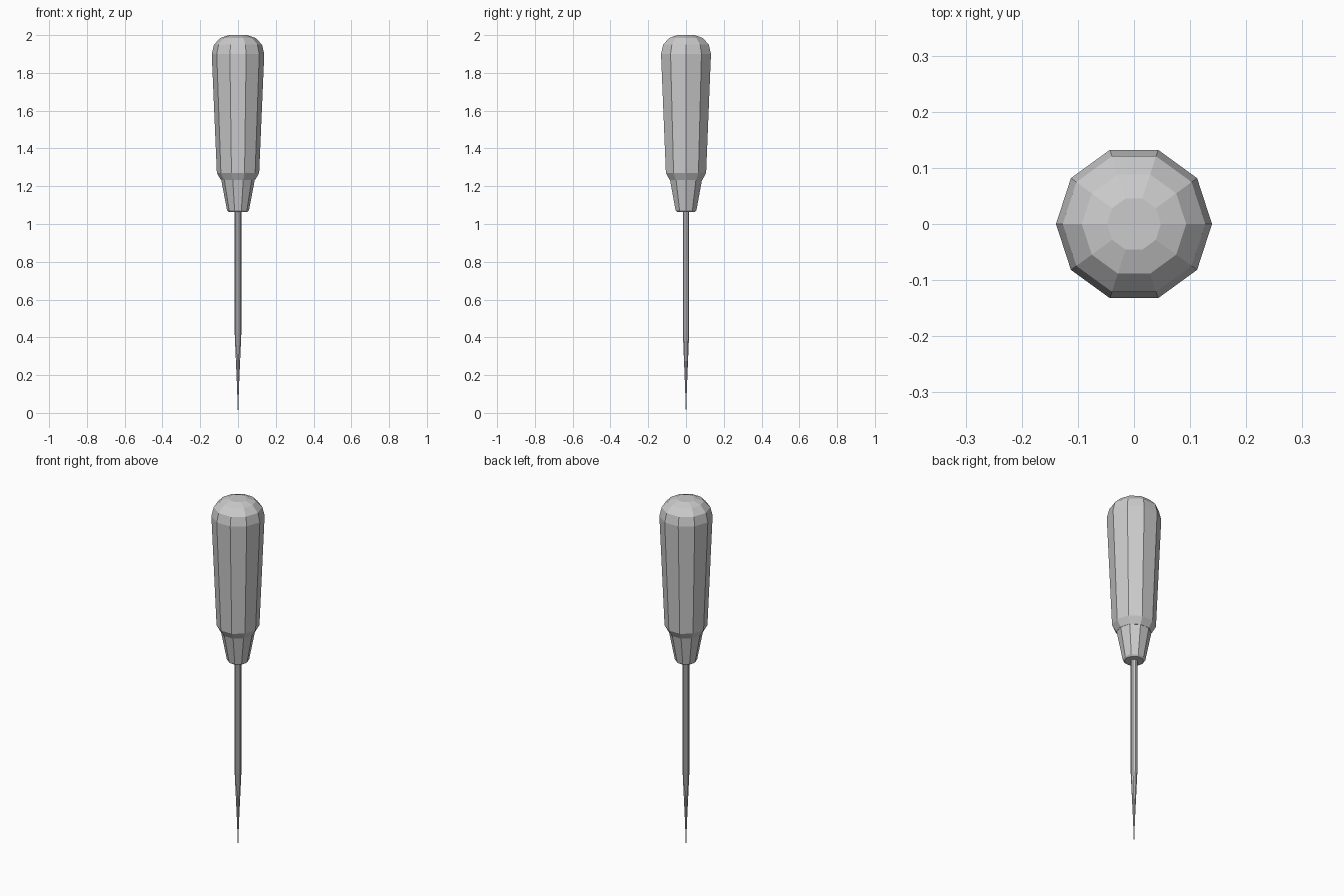
import bpy, bmesh
from math import cos, sin, tau

if "Cube" in bpy.data.objects:
    bpy.data.objects.remove(bpy.data.objects["Cube"])


def lathe(name, profile, sides):
    """Flat-faced turned solid from (radius, z) rings, listed bottom to top."""
    bm = bmesh.new()
    rings = [[bm.verts.new((r * cos(tau * i / sides), r * sin(tau * i / sides), z))
              for i in range(sides)] for r, z in profile]
    for a, b in zip(rings, rings[1:]):
        for i in range(sides):
            j = (i + 1) % sides
            bm.faces.new((a[i], a[j], b[j], b[i]))
    bm.faces.new(rings[0][::-1])
    bm.faces.new(rings[-1])
    mesh = bpy.data.meshes.new(name)
    bm.to_mesh(mesh)
    bm.free()
    obj = bpy.data.objects.new(name, mesh)
    bpy.context.collection.objects.link(obj)
    return obj


# Faceted grip with a domed end
lathe("handle", [(0.09, 1.232), (0.112, 1.27), (0.139, 1.9), (0.127, 1.95),
                 (0.093, 1.985), (0.048, 2.0)], 10)

# Tapered collar between grip and spike
lathe("ferrule", [(0.05, 1.064), (0.058, 1.072), (0.089, 1.234)], 10)

# Thin spike narrowing to a needle point
lathe("spike", [(0.0008, 0.0), (0.005, 0.13), (0.0175, 0.42), (0.0175, 1.08)], 10)
